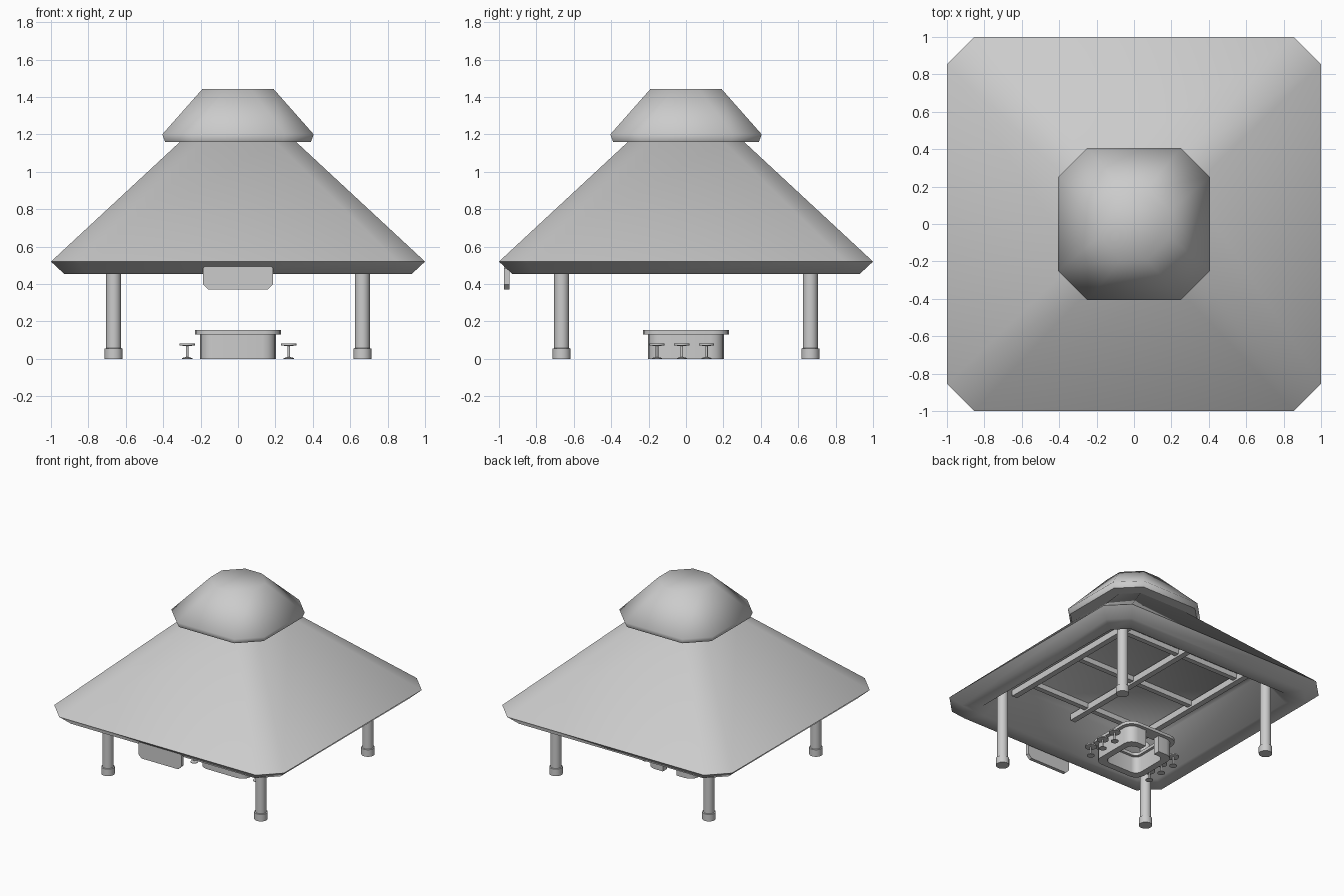
import bpy, bmesh, math
from mathutils import Matrix

cube = bpy.data.objects.get("Cube")
if cube:
    bpy.data.objects.remove(cube, do_unlink=True)

grey = bpy.data.materials.new("plain_grey")
grey.use_nodes = True
colour = (0.6, 0.6, 0.6, 1)
grey.diffuse_color = colour
grey.node_tree.nodes["Principled BSDF"].inputs["Base Color"].default_value = colour


def finish(name, bm, angle=35):
    bmesh.ops.recalc_face_normals(bm, faces=bm.faces)
    mesh = bpy.data.meshes.new(name)
    bm.to_mesh(mesh)
    bm.free()
    mesh.materials.append(grey)
    obj = bpy.data.objects.new(name, mesh)
    bpy.context.collection.objects.link(obj)
    bpy.ops.object.select_all(action='DESELECT')
    obj.select_set(True)
    bpy.context.view_layer.objects.active = obj
    bpy.ops.object.shade_smooth_by_angle(angle=math.radians(angle))
    return obj


def rounded_square(half, corner, z, steps=1, gap=0):
    """Outline clockwise from the back centre; a gap leaves it open at the back."""
    pts = []
    for k in range(4):
        turn = math.pi / 2 * (1 - k)
        sx, sy = [(1, 1), (1, -1), (-1, -1), (-1, 1)][k]
        for i in range(steps + 1):
            a = turn - math.pi / 2 * i / steps
            pts.append((sx * (half - corner) + corner * math.cos(a),
                        sy * (half - corner) + corner * math.sin(a), z))
    if gap:
        pts = [(gap, half, z)] + pts + [(-gap, half, z)]
    return pts


def loft(name, rings, angle, loop=False, is_open=False, caps=()):
    bm = bmesh.new()
    vs = [[bm.verts.new(p) for p in ring] for ring in rings]
    count = len(vs[0])
    for r in range(len(vs) if loop else len(vs) - 1):
        a, b = vs[r], vs[(r + 1) % len(vs)]
        for i in range(count - 1 if is_open else count):
            j = (i + 1) % count
            bm.faces.new((a[i], a[j], b[j], b[i]))
    if is_open:
        for end in (0, -1):
            bm.faces.new([ring[end] for ring in vs])
    for c in caps:
        bm.faces.new(vs[c])
    return finish(name, bm, angle)


def box(name, size, centre):
    bm = bmesh.new()
    bmesh.ops.create_cube(bm, size=1, matrix=Matrix.Translation(centre) @ Matrix.Diagonal((*size, 1)))
    return finish(name, bm)


def turned(name, profile, x, y, sides=20):
    """Solid of revolution from (radius, height) pairs."""
    rings = [[(x + r * math.cos(math.tau * i / sides), y + r * math.sin(math.tau * i / sides), z)
              for i in range(sides)] for r, z in profile]
    return loft(name, rings, 35, caps=(0, -1))


# Main roof: hipped, clipped corners, undercut eave, flat soffit and raised ceiling
roof = [(0.305, 0.11, 1.165), (1.0, 0.145, 0.52), (0.93, 0.13, 0.455),
        (0.81, 0.1, 0.455), (0.67, 0.08, 0.675)]
loft("main_roof", [rounded_square(*r) for r in roof], 60, caps=(0, -1))

# Raised cap with a flat underside overhanging the roof top
cap = [(0.19, 0.12, 1.443), (0.405, 0.155, 1.2), (0.39, 0.15, 1.16)]
loft("roof_cap", [rounded_square(*r) for r in cap], 65, caps=(0, -1))

# Four round posts with collars at the foot
post = [(0.048, 0), (0.048, 0.055), (0.04, 0.057), (0.04, 0.7)]
for x in (-0.665, 0.665):
    for y in (-0.665, 0.665):
        turned(f"{'left' if x > 0 else 'right'}_{'back' if y > 0 else 'front'}_post", post, x, y)

# Grid of ceiling beams
for i, offset in enumerate((-0.54, 0, 0.54)):
    box(f"long_beam_{i}", (0.045, 1.36, 0.05), (offset, 0, 0.64))
    box(f"cross_beam_{i}", (1.08, 0.04, 0.04), (0, offset * 0.93, 0.65))

# Bar counter: wall with a doorway at the back, and an overhanging ring top
wall = [(0.202, 0.07, 0), (0.202, 0.07, 0.132), (0.15, 0.05, 0.132), (0.15, 0.05, 0)]
loft("counter_wall", [rounded_square(*r, steps=4, gap=0.06) for r in wall], 40,
     loop=True, is_open=True)
top = [(0.23, 0.085, 0.13), (0.23, 0.085, 0.153), (0.13, 0.04, 0.153), (0.13, 0.04, 0.13)]
loft("counter_top", [rounded_square(*r, steps=4) for r in top], 40, loop=True)

# Three stools along each side
stool = [(0.028, 0), (0.028, 0.004), (0.007, 0.01), (0.007, 0.069),
         (0.042, 0.071), (0.042, 0.081)]
for x in (-0.272, 0.272):
    for i, y in enumerate((-0.155, -0.022, 0.11)):
        turned(f"{'left' if x > 0 else 'right'}_stool_{i}", stool, x, y, 14)

# Hanging board with clipped corners under the front eave
half, low, high, clip = 0.187, 0.37, 0.498, 0.028
outline = [(half - clip, low), (half, low + clip), (half, high - clip / 2), (half - clip / 2, high)]
outline += [(-x, z) for x, z in reversed(outline)]
loft("hanging_board", [[(x, y, z) for x, z in outline] for y in (-0.972, -0.945)], 30, caps=(0, 1))
